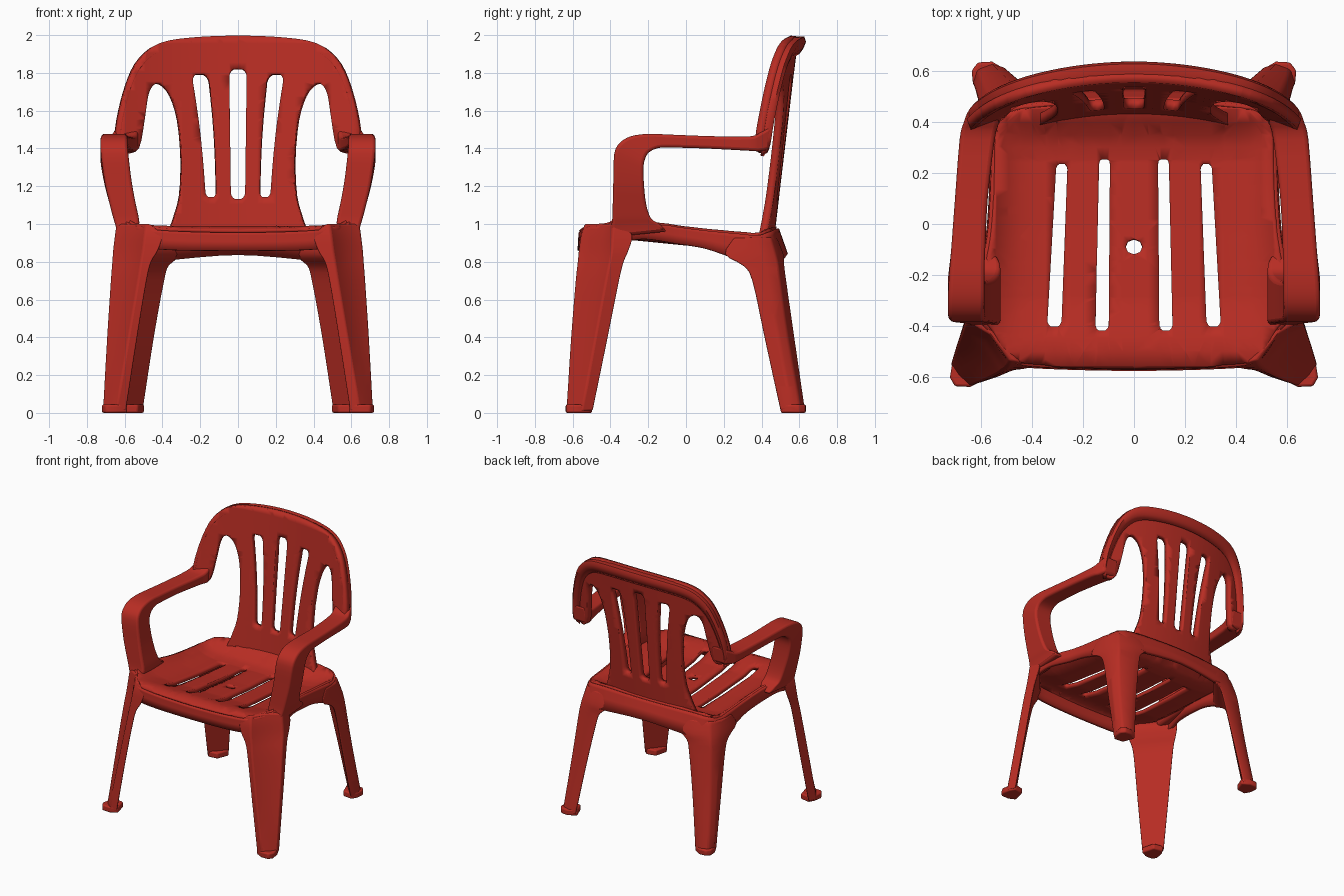
import bpy, bmesh, math
from mathutils import Vector

if "Cube" in bpy.data.objects:
    bpy.data.objects.remove(bpy.data.objects["Cube"])

red = bpy.data.materials.new("red plastic")
red.diffuse_color = (0.48, 0.026, 0.017, 1)
red.use_nodes = True
red.node_tree.nodes["Principled BSDF"].inputs["Base Color"].default_value = red.diffuse_color


def finish(bm, name, thick=0, mirror=False, bevel=0, offset=0):
    """Turn a bmesh into a smooth shaded object with its modifiers."""
    bmesh.ops.recalc_face_normals(bm, faces=bm.faces)
    me = bpy.data.meshes.new(name)
    bm.to_mesh(me)
    bm.free()
    me.materials.append(red)
    ob = bpy.data.objects.new(name, me)
    bpy.context.collection.objects.link(ob)
    if thick:
        m = ob.modifiers.new("thickness", 'SOLIDIFY')
        m.thickness, m.offset = thick, offset
    if bevel:
        m = ob.modifiers.new("round edges", 'BEVEL')
        m.width, m.segments, m.angle_limit = bevel, 3, math.radians(40)
    if mirror:
        m = ob.modifiers.new("mirror", 'MIRROR')
    bpy.ops.object.select_all(action='DESELECT')
    bpy.context.view_layer.objects.active = ob
    ob.select_set(True)
    bpy.ops.object.shade_smooth_by_angle(angle=math.radians(48))
    return ob


def smooth(pts, n=4, closed=False):
    """Catmull-Rom curve through the points."""
    p = [Vector(q) for q in pts]
    p = [p[-1]] + p + p[:2] if closed else [2 * p[0] - p[1]] + p + [2 * p[-1] - p[-2]]
    out = []
    for a, b, c, d in zip(p, p[1:], p[2:], p[3:]):
        for i in range(n):
            t = i / n
            out.append(0.5 * (2 * b + (c - a) * t + (2 * a - 5 * b + 4 * c - d) * t * t
                              + (3 * b - a - 3 * c + d) * t ** 3))
    return out if closed else out + [p[-2]]


def interp(table, v):
    """Linear lookup in a list of (key, value) pairs."""
    for (a, p), (b, q) in zip(table, table[1:]):
        if v <= b:
            t = min(max((v - a) / (b - a), 0), 1)
            return p + (q - p) * t
    return table[-1][1]


def sheet(rows, closed=False):
    """Quad grid through rows of points, capped if the rows are closed loops."""
    bm = bmesh.new()
    vs = [[bm.verts.new(p) for p in r] for r in rows]
    n = len(vs[0])
    for a, b in zip(vs, vs[1:]):
        for i in range(n if closed else n - 1):
            j = (i + 1) % n
            bm.faces.new((a[i], a[j], b[j], b[i]))
    if closed:
        bm.faces.new(vs[0])
        bm.faces.new(vs[-1])
    return bm


def panel(loops, place, step=0.05):
    """Flat outline with holes, diced on a grid and bent by place(u, v)."""
    bm = bmesh.new()
    for lp in loops:
        vs = [bm.verts.new((p[0], p[1], 0)) for p in lp]
        for a, b in zip(vs, vs[1:] + vs[:1]):
            bm.edges.new((a, b))
    bmesh.ops.triangle_fill(bm, edges=bm.edges[:], use_beauty=True, normal=(0, 0, 1))
    for axis in (0, 1):
        for i in range(-16, 42):
            co, no = [0, 0, 0], [0, 0, 0]
            co[axis], no[axis] = i * step + 0.003, 1
            bmesh.ops.bisect_plane(bm, geom=bm.verts[:] + bm.edges[:] + bm.faces[:],
                                   plane_co=co, plane_no=no, dist=1e-5)
    bmesh.ops.remove_doubles(bm, verts=bm.verts, dist=0.0015)
    for v in bm.verts:
        v.co = place(v.co.x, v.co.y)
    return bm


def slot(x0, x1, w0, w1, y0, y1, bow=0):
    """Round ended slot from (x0, y0) to (x1, y1) with half widths w0 and w1."""
    pts = []
    ts = [0, .012, .03, .06, .2, .35, .5, .65, .8, .94, .97, .988, 1]
    for s in (1, -1):
        for t in ts[::s]:
            w = w0 + (w1 - w0) * t
            d = min(1, 0.12 + min(t, 1 - t) * (y1 - y0) / w)
            w *= math.sqrt(1 - (1 - d) ** 2)
            pts.append((x0 + (x1 - x0) * t - bow * math.sin(math.pi * t) + s * w, y0 + (y1 - y0) * t))
    return pts


def both(half):
    """Complete an outline from its right half, bottom to top."""
    return half + [(-p[0], *p[1:]) for p in half[-2:0:-1]]


# ---- seat ----
BASE = [(-.565, .945), (-.545, .965), (-.51, .978), (-.45, .968), (-.3, .93), (0, .9), (.25, .885), (.34, .897),
        (.38, .92), (.42, .965), (.5, .975)]
RIM = [(-.565, .965), (-.545, .985), (-.5, 1.01), (-.4, 1.015), (-.2, 1.0), (0, .985), (.2, .96), (.35, .94), (.5, .95)]


def seat_z(x, y):
    t = min(abs(x) / (0.563 - 0.06 * y), 1) ** 8
    return interp(BASE, y) * (1 - t) + interp(RIM, y) * t


# plan outline of the seat with the height of the skirt's lower edge
edge = smooth(both([(0, -.556, .858), (.3, -.55, .86), (.455, -.536, .87), (.512, -.49, .88), (.553, -.42, .89),
                    (.605, -.345, .9), (.592, -.22, .92), (.562, -.05, .895), (.55, .1, .87), (.545, .25, .82),
                    (.54, .36, .8), (.495, .432, .8), (.38, .458, .81), (0, .48, .84)]), 4, True)
holes = [[(.033 * math.cos(a * math.pi / 4), -.09 + .03 * math.sin(a * math.pi / 4)) for a in range(8)]]
for s in (1, -1):
    holes += [slot(s * .125, s * .115, .026, .021, -.42, .255), slot(s * .312, s * .282, .028, .022, -.405, .235)]
finish(panel([edge] + holes, lambda x, y: (x, y, seat_z(x, y))), "seat", .028)

# skirt hanging from the seat edge, flaring slightly, more so at the rear
loop = list(edge) + [edge[0]]
rows = []
for t in (0, .15, .5, 1):
    f = 1 + .01 * t
    rows.append([(p.x * f, p.y * f + (.042 * t if p.y > .4 else 0), seat_z(p.x, p.y) * (1 - t) + p.z * t)
                 for p in loop])
bm = sheet(rows)
bmesh.ops.remove_doubles(bm, verts=bm.verts, dist=1e-5)
finish(bm, "seat_skirt", .026)


# ---- backrest ----
def back_y(x, z):
    return .455 + .12 * (z - 1) - .295 * x * x


outline = both([(0, .91), (.2, .91), (.365, .92), (.345, 1.02), (.31, 1.15), (.302, 1.35), (.32, 1.55), (.36, 1.68),
                (.41, 1.738), (.45, 1.735), (.48, 1.68), (.5, 1.55), (.53, 1.4), (.59, 1.38), (.645, 1.45),
                (.628, 1.6), (.58, 1.77), (.52, 1.88), (.42, 1.955), (.25, 1.985), (0, 1.995)])
holes = [slot(0, 0, .038, .047, 1.13, 1.82)]
for s in (1, -1):
    holes.append(slot(s * .145, s * .203, .028, .045, 1.14, 1.79, s * .01))
finish(panel([smooth(outline, 3, True)] + holes, lambda x, z: (x, back_y(x, z), z)), "backrest", .042)

# rolled rim around the outer edge of the backrest
right = outline[14:21]
arc = smooth(right + [(-x, z) for x, z in right[-2::-1]], 5)
rows = [[(p.x * f, back_y(p.x, p.y) + d, p.y - h) for p in arc]
        for d, f, h in ((-.012, .965, .04), (-.004, .982, .022), (.015, .99, .012), (.045, .995, .012),
                        (.05, .99, .03), (.038, .975, .06), (.016, .95, .09))]
finish(sheet(rows), "backrest_rim", .022)

# ---- armrests with front posts: outer (y, z), inner (y, z), inner x, outer x ----
arm = [(.455, 1.52, .44, 1.395, .53, .645), (.395, 1.485, .39, 1.385, .53, .667), (.33, 1.463, .33, 1.388, .545, .682),
       (.1, 1.466, .1, 1.4, .572, .70), (-.1, 1.474, -.1, 1.405, .582, .715), (-.2, 1.477, -.155, 1.4, .585, .722),
       (-.29, 1.465, -.195, 1.38, .585, .727), (-.35, 1.43, -.215, 1.35, .585, .728),
       (-.38, 1.37, -.225, 1.3, .58, .725), (-.385, 1.22, -.222, 1.2, .562, .705), (-.388, 1.1, -.21, 1.1, .54, .678),
       (-.39, 1.03, -.185, 1.03, .525, .66), (-.395, .99, -.14, 1.0, .525, .648), (-.4, .93, -.1, .96, .55, .635)]
rows = []
for yo, zo, yi, zi, xi, xo in (tuple(v) for v in smooth(arm, 3)):
    rows.append([(xi, yo, zo), (xo, yo, zo), (xo, yi, zi), (xi, yi, zi)])
finish(sheet(rows, True), "armrest", mirror=True, bevel=.024)


# ---- legs: five sided, curving into the seat at the top ----
def leg(name, levels, foot):
    rows = [[(x, y, z) for x, y in pts] for z, *pts in levels]
    rows = list(zip(*[smooth(col, 3) for col in zip(*rows)]))   # curve each rib
    finish(sheet(rows, True), name, 0, True, .012)
    block = [[(x, y, z) for x, y in foot] for z in (0, .045)]
    finish(sheet(block, True), name + "_foot", 0, True, .01)


leg("front_leg", [
    (.01, (.59, -.615), (.645, -.635), (.685, -.6), (.717, -.55), (.69, -.49)),
    (.4, (.53, -.597), (.58, -.61), (.637, -.53), (.695, -.48), (.67, -.41)),
    (.7, (.48, -.577), (.53, -.585), (.597, -.487), (.675, -.425), (.655, -.35)),
    (.8, (.455, -.57), (.515, -.573), (.583, -.465), (.667, -.405), (.65, -.325)),
    (.86, (.42, -.566), (.505, -.567), (.577, -.452), (.662, -.395), (.648, -.3)),
    (.94, (.4, -.558), (.495, -.555), (.57, -.44), (.652, -.39), (.64, -.28)),
    (1.0, (.46, -.535), (.485, -.535), (.562, -.432), (.645, -.385), (.632, -.33))],
    [(.585, -.61), (.64, -.637), (.7, -.635), (.72, -.6), (.71, -.54), (.685, -.495), (.61, -.51)])
leg("rear_leg", [
    (.01, (.5, .61), (.56, .63), (.615, .61), (.63, .56), (.605, .495)),
    (.4, (.44, .56), (.5, .573), (.585, .54), (.61, .49), (.59, .41)),
    (.7, (.385, .525), (.45, .53), (.56, .5), (.59, .44), (.58, .345)),
    (.78, (.36, .517), (.44, .52), (.55, .49), (.583, .42), (.577, .295)),
    (.84, (.3, .515), (.43, .515), (.54, .475), (.578, .4), (.572, .2)),
    (.93, (.36, .485), (.42, .48), (.52, .45), (.562, .37), (.562, .25))],
    [(.495, .6), (.555, .635), (.61, .632), (.635, .6), (.63, .55), (.605, .5), (.53, .51)])
